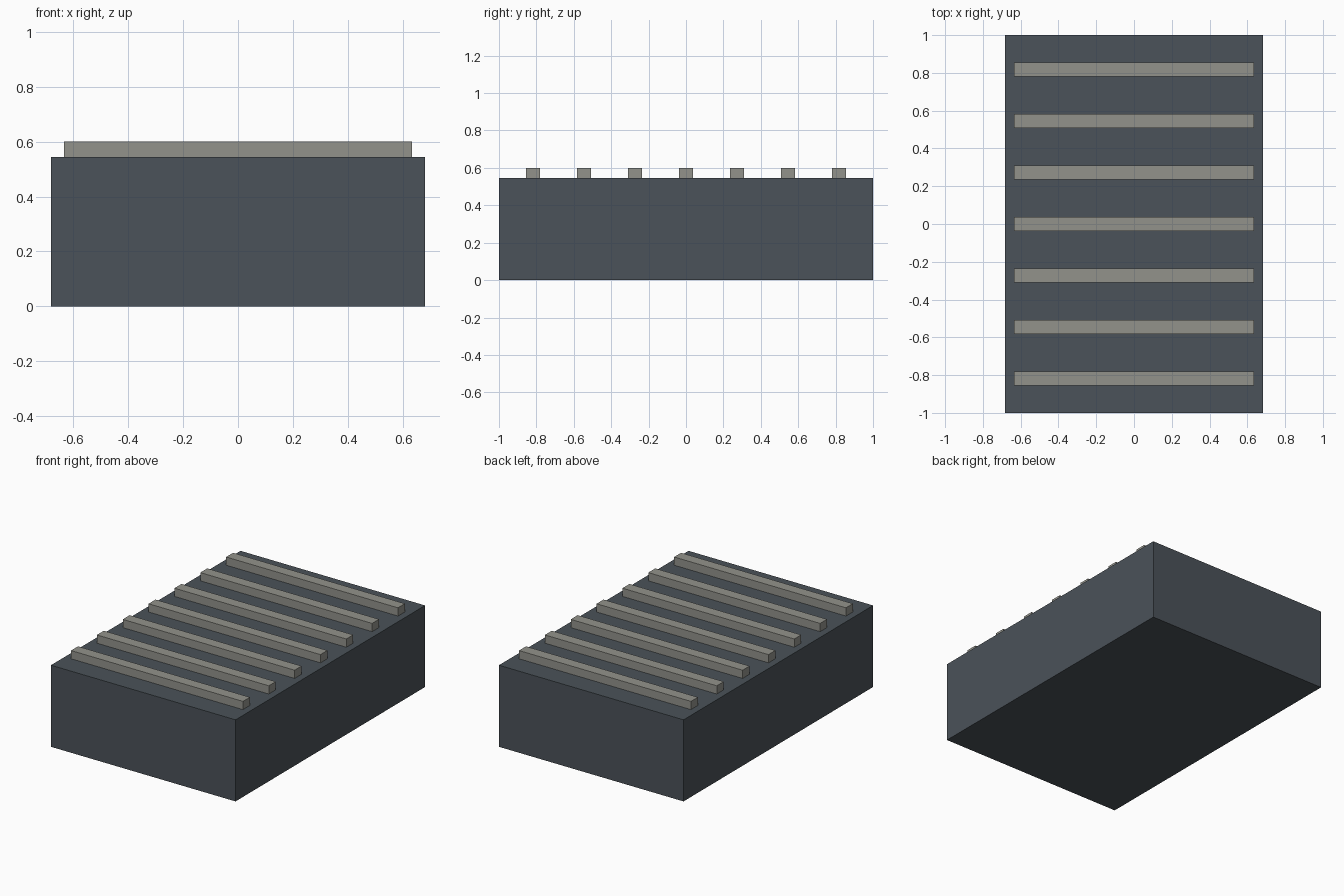
import bpy

if "Cube" in bpy.data.objects:
    bpy.data.objects.remove(bpy.data.objects["Cube"])


def material(name, color):
    mat = bpy.data.materials.new(name)
    mat.diffuse_color = (*color, 1.0)
    mat.use_nodes = True
    mat.node_tree.nodes["Principled BSDF"].inputs["Base Color"].default_value = mat.diffuse_color
    return mat


def box(name, size, center, mat):
    bpy.ops.mesh.primitive_cube_add(size=1, location=center)
    obj = bpy.context.object
    obj.name = name
    obj.scale = size
    bpy.ops.object.transform_apply(location=False, rotation=False, scale=True)
    obj.data.materials.append(mat)
    return obj


dark = material("dark_slate", (0.07, 0.085, 0.1))
grey = material("warm_grey", (0.29, 0.29, 0.26))

BODY_HEIGHT = 0.545
RIB_HEIGHT = 0.055
RIB_SPACING = 0.2727

# Main block
box("body", (1.364, 2.0, BODY_HEIGHT), (0, 0, BODY_HEIGHT / 2), dark)

# Seven slats across the top
for i in range(-3, 4):
    box(f"top_slat_{i + 4}", (1.27, 0.073, RIB_HEIGHT),
        (0, i * RIB_SPACING, BODY_HEIGHT + RIB_HEIGHT / 2), grey)
